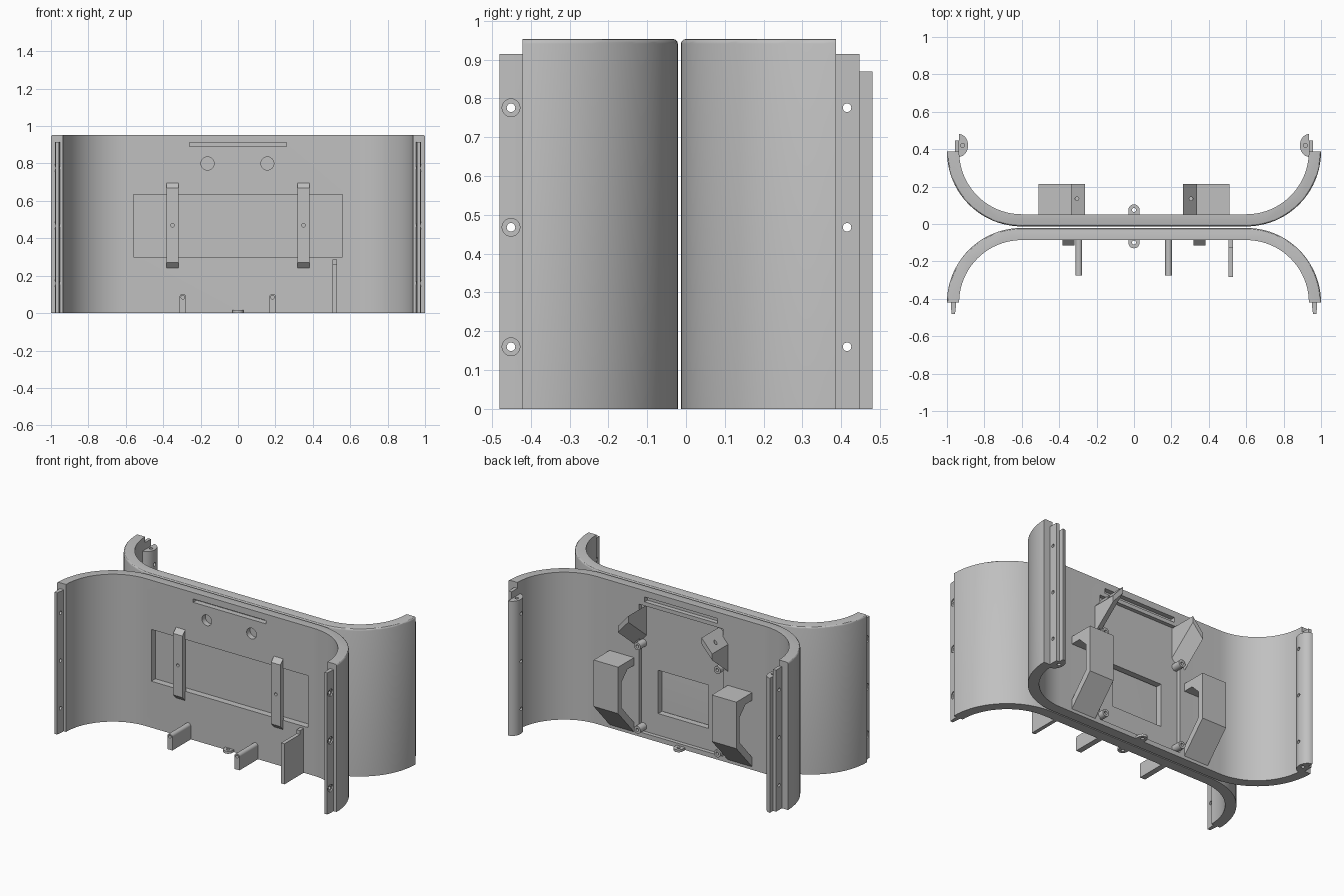
import bpy, bmesh, math

cube = bpy.data.objects.get("Cube")
if cube:
    bpy.data.objects.remove(cube, do_unlink=True)

GREY = (0.53, 0.53, 0.53, 1)
grey = bpy.data.materials.new("plain grey plastic")
grey.use_nodes = True
grey.diffuse_color = GREY
grey.node_tree.nodes["Principled BSDF"].inputs["Base Color"].default_value = GREY

HEIGHT = 0.953
SCREW_HEIGHTS = (0.16, 0.468, 0.776)


def place(axis, p, t):
    return {"x": (t, p[0], p[1]), "y": (p[0], t, p[1]), "z": (p[0], p[1], t)}[axis]


def prism(name, pts, axis, a, b, round_top=0):
    """Extrude a 2D outline along an axis; optionally round the first half's top edge."""
    bm = bmesh.new()
    low = [bm.verts.new(place(axis, p, a)) for p in pts]
    high = [bm.verts.new(place(axis, p, b)) for p in pts]
    n = len(pts)
    bm.faces.new(low)
    bm.faces.new(high)
    for i in range(n):
        j = (i + 1) % n
        bm.faces.new((low[i], low[j], high[j], high[i]))
    bmesh.ops.recalc_face_normals(bm, faces=bm.faces)
    if round_top:
        rim = [bm.edges.get((high[i], high[i + 1])) for i in range(n // 2 - 1)]
        bmesh.ops.bevel(bm, geom=rim, offset=round_top, segments=3,
                        profile=0.5, affect="EDGES")
    mesh = bpy.data.meshes.new(name)
    bm.to_mesh(mesh)
    bm.free()
    mesh.materials.append(grey)
    ob = bpy.data.objects.new(name, mesh)
    bpy.context.collection.objects.link(ob)
    return ob


def box(name, x, y, z):
    return prism(name, [(x[0], y[0]), (x[1], y[0]), (x[1], y[1]), (x[0], y[1])], "z", *z)


def rod(name, axis, centre, r, a, b, sides=24):
    pts = [(centre[0] + r * math.cos(2 * math.pi * i / sides),
            centre[1] + r * math.sin(2 * math.pi * i / sides)) for i in range(sides)]
    return prism(name, pts, axis, a, b)


def cut(target, *cutters):
    """Subtract each cutter, then delete it."""
    bpy.context.view_layer.objects.active = target
    for c in cutters:
        mod = target.modifiers.new("cut", "BOOLEAN")
        mod.operation = "DIFFERENCE"
        mod.solver = "EXACT"
        mod.object = c
        bpy.ops.object.modifier_apply(modifier=mod.name)
        bpy.data.objects.remove(c, do_unlink=True)
    return target


def arc(cx, cy, rx, ry, start, end, steps):
    return [(cx + rx * math.cos(math.radians(start + (end - start) * i / steps)),
             cy + ry * math.sin(math.radians(start + (end - start) * i / steps)))
            for i in range(steps + 1)]


def shell(name, y0, way):
    """Flat panel with a quarter-round wing on each side, opening towards way."""
    def line(r):
        return arc(-0.6, 0.398, r, r, 180, 270, 20) + arc(0.6, 0.398, r, r, 270, 360, 20)
    outline = line(0.4) + line(0.335)[::-1]
    return prism(name, [(x, y0 + way * (y + 0.002)) for x, y in outline],
                 "z", 0, HEIGHT, round_top=0.012)


# Main shells, back to back
front = shell("front_shell", -0.021, -1)
back = shell("back_shell", -0.013, 1)
FRONT_FACE, BACK_FACE = -0.086, 0.052
POCKET_FLOOR = BACK_FACE - 0.025

# Recesses in the front panel
cut(front,
    box("panel_recess", (-0.56, 0.56), (FRONT_FACE - 0.02, FRONT_FACE + 0.042), (0.3, 0.635)),
    box("slot_recess", (-0.26, 0.26), (FRONT_FACE - 0.02, FRONT_FACE + 0.035), (0.89, 0.912)),
    *[rod("round_recess", "y", (x, 0.8), 0.035, FRONT_FACE - 0.02, FRONT_FACE + 0.035)
      for x in (-0.163, 0.157)])

# Shallow pocket in the back panel, with a window through its floor and a slot above
cut(back,
    box("pocket", (-0.3, 0.3), (POCKET_FLOOR, BACK_FACE + 0.02), (0.03, 0.855)),
    box("window", (-0.18, 0.18), (-0.05, BACK_FACE), (0.17, 0.45)),
    box("back_slot", (-0.26, 0.26), (BACK_FACE - 0.03, BACK_FACE + 0.02), (0.88, 0.912)))

for s, side in ((1, "left"), (-1, "right")):
    # Tapered screw flange on the front shell wings
    flange = prism("front_flange_" + side,
                   [(s * x, y) for x, y in ((0.952, -0.41), (0.952, -0.44), (0.957, -0.481),
                                            (0.975, -0.481), (0.979, -0.44), (0.979, -0.41))],
                   "z", 0, 0.915)
    for z in SCREW_HEIGHTS:
        cut(flange, rod("screw_hole", "x", (-0.451, z), 0.011, s * 0.9, s * 1.02),
            rod("counterbore", "x", (-0.451, z), 0.023, s * 0.97, s * 1.02))

    # Flat flange and half-round screw column on the back shell wings
    flange = box("back_flange_" + side, sorted((s * 0.935, s * 0.957)), (0.375, 0.447), (0, 0.915))
    column = prism("screw_column_" + side,
                   [(s * x, y) for x, y in arc(0.936, 0.42, 0.049, 0.061, 90, 270, 16)],
                   "z", 0, 0.87)
    for z in SCREW_HEIGHTS:
        for part in (flange, column):
            cut(part, rod("screw_hole", "x", (0.415, z), 0.011, s * 0.86, s * 1.0))
    for z in (-0.02, 0.79):
        cut(column, rod("end_hole", "z", (s * 0.916, 0.42), 0.011, z, z + 0.1))

    # Clip bars bridging the front recess
    x = 0.35 * s
    bar = prism("clip_bar_" + side,
                [(FRONT_FACE + 0.006, 0.24), (FRONT_FACE, 0.24), (-0.115, 0.27),
                 (-0.115, 0.668), (FRONT_FACE, 0.697), (FRONT_FACE + 0.006, 0.697)],
                "x", x - 0.033, x + 0.033)
    cut(bar, rod("bar_hole", "y", (x, 0.47), 0.01, -0.13, -0.06, 16))

    # Deep side loops with a sloping underside and a sideways passage
    loop = prism("side_loop_" + side,
                 [(BACK_FACE - 0.01, 0.5), (0.215, 0.5), (0.215, 0.2),
                  (BACK_FACE, 0.02), (BACK_FACE - 0.01, 0.02)],
                 "x", s * 0.335, s * 0.51)
    cut(loop, prism("passage", [(0.03, 0.45), (0.12, 0.45), (0.18, 0.39),
                                (0.18, 0.225), (BACK_FACE, 0.08), (0.03, 0.08)],
                    "x", s * 0.3, s * 0.55))

    # Slanted corner holders, tapering away from the shell
    holder = prism("corner_holder_" + side,
                   [(s * x, z) for x, z in ((0.262, 0.85), (0.337, 0.765),
                                            (0.337, 0.565), (0.262, 0.65))],
                   "y", POCKET_FLOOR - 0.005, 0.215)
    for v in holder.data.vertices[6:8]:
        v.co.z += 0.16
    cut(holder, rod("holder_hole", "z", (s * 0.305, 0.135), 0.01, 0.76, 0.9, 16))

    # Small screw bosses
    for z, level in ((0.6, "upper"), (0.06, "lower")):
        boss = rod("%s_boss_%s" % (level, side), "y", (s * 0.286, z), 0.024,
                   POCKET_FLOOR - 0.005, 0.09)
        cut(boss, rod("boss_hole", "y", (s * 0.286, z), 0.01, 0.06, 0.1, 16))

# Round-topped posts along the bottom of the front
for x, name in ((-0.295, "right_post"), (0.185, "left_post")):
    outline = [(x - 0.018, 0), (x + 0.018, 0)] + arc(x, 0.085, 0.018, 0.018, 0, 180, 12)
    post = prism(name, outline, "y", -0.275, FRONT_FACE + 0.01)
    cut(post, rod("post_hole", "y", (x, 0.085), 0.01, -0.3, -0.2, 16))

# Tall thin fin with a raised stub at its root
prism("tall_fin", [(FRONT_FACE + 0.01, 0), (-0.283, 0), (-0.283, 0.262), (-0.125, 0.262),
                   (-0.125, 0.287), (FRONT_FACE + 0.01, 0.287)], "x", 0.506, 0.53)

# Rounded eyelet tabs at the bottom centre
for y, way, name in ((0.075, 1, "back_eyelet"), (-0.1, -1, "front_eyelet")):
    root = y - way * 0.04
    outline = [(0.03, root)] + [(px, y + way * py)
                                for px, py in arc(0, 0, 0.03, 0.03, 0, 180, 16)] + [(-0.03, root)]
    eyelet = prism(name, outline, "z", 0, 0.016)
    cut(eyelet, rod("eyelet_hole", "z", (0, y), 0.011, -0.01, 0.03, 16))

# Smooth curved walls, keep edges crisp
bpy.ops.object.select_all(action="DESELECT")
for ob in bpy.context.collection.objects:
    if ob.type == "MESH" and grey.name in ob.data.materials:
        ob.select_set(True)
        bpy.context.view_layer.objects.active = ob
bpy.ops.object.shade_smooth_by_angle(angle=math.radians(30))
